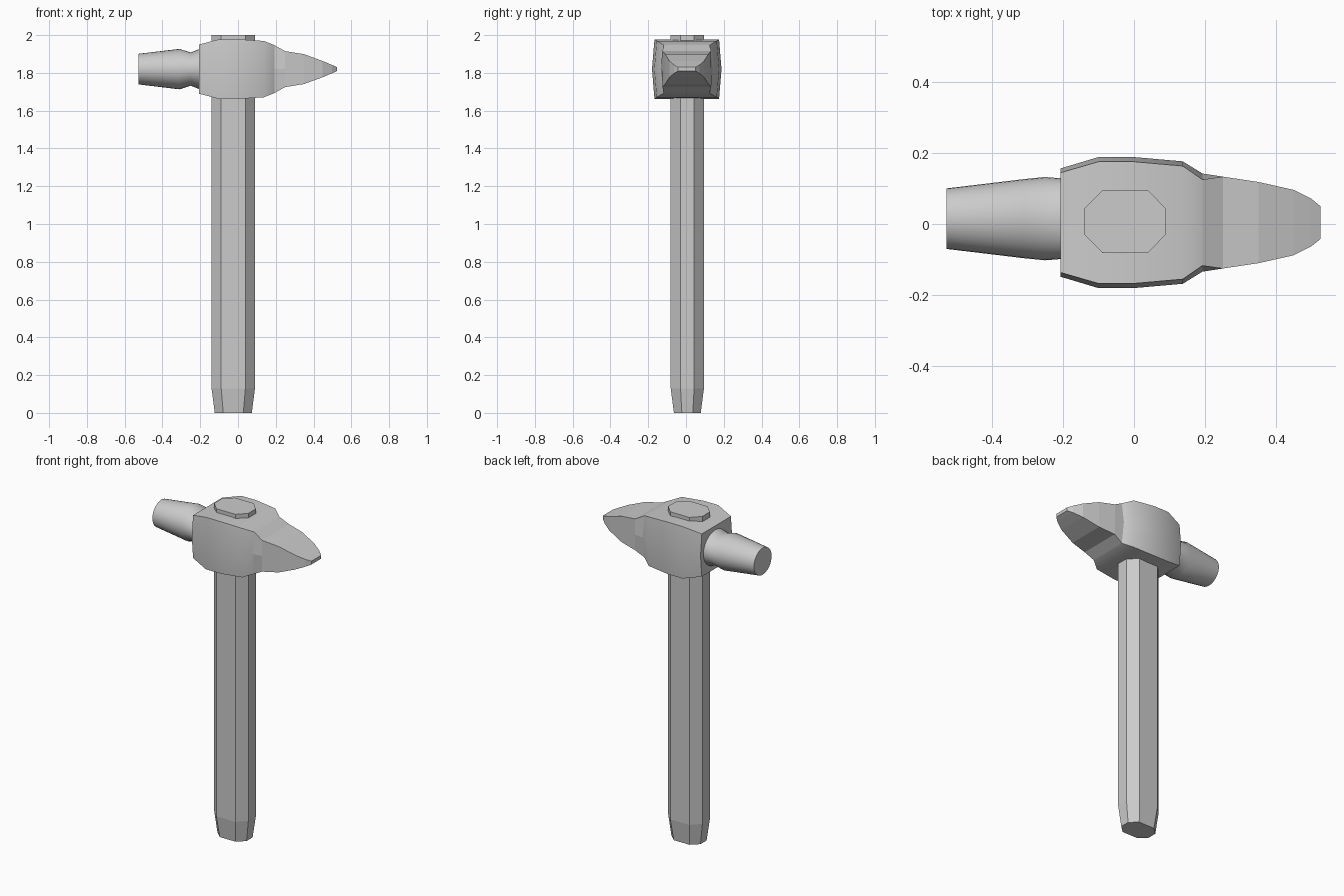
import bpy, bmesh
from math import cos, sin, pi, radians

cube = bpy.data.objects.get("Cube")
if cube:
    bpy.data.objects.remove(cube, do_unlink=True)

grey = bpy.data.materials.new("plain grey")
grey.use_nodes = True
colour = (0.6, 0.6, 0.6, 1)
grey.diffuse_color = colour
grey.node_tree.nodes["Principled BSDF"].inputs["Base Color"].default_value = colour

HEAD_Z = 1.82


def loft(name, rings, smooth_angle=None):
    """Skin a row of equal-sized rings and cap both ends."""
    bm = bmesh.new()
    rows = [[bm.verts.new(p) for p in ring] for ring in rings]
    n = len(rows[0])
    for a, b in zip(rows, rows[1:]):
        for i in range(n):
            j = (i + 1) % n
            bm.faces.new((a[i], a[j], b[j], b[i]))
    bm.faces.new(rows[0])
    bm.faces.new(rows[-1])
    bmesh.ops.recalc_face_normals(bm, faces=bm.faces)
    mesh = bpy.data.meshes.new(name)
    bm.to_mesh(mesh)
    bm.free()
    mesh.materials.append(grey)
    obj = bpy.data.objects.new(name, mesh)
    bpy.context.collection.objects.link(obj)
    if smooth_angle:
        bpy.ops.object.select_all(action='DESELECT')
        obj.select_set(True)
        bpy.context.view_layer.objects.active = obj
        bpy.ops.object.shade_smooth_by_angle(angle=radians(smooth_angle))
    return obj


def octagon(z, hx, hy, cx, cy):
    """Chamfered rectangle: half sizes hx, hy and corner flats cx, cy."""
    pts = [(hx, cy), (cx, hy), (-cx, hy), (-hx, cy),
           (-hx, -cy), (-cx, -hy), (cx, -hy), (hx, -cy)]
    return [(x - 0.025, y + 0.007, z) for x, y in pts]


# Handle, tapered at the butt and passing through the head
loft("handle", [octagon(0, 0.098, 0.071, 0.053, 0.029),
                octagon(0.13, 0.115, 0.088, 0.064, 0.036),
                octagon(2, 0.115, 0.088, 0.064, 0.036)])


def body_ring(x, edge, mid, h):
    pts = [(edge, h), (mid, 0), (edge, -h), (-edge, -h), (-mid, 0), (-edge, h)]
    return [(x, y + 0.004, HEAD_Z + z) for y, z in pts]


# Head block with bowed sides
loft("head_block", [body_ring(*s) for s in (
    (-0.207, 0.140, 0.152, 0.130),
    (-0.10, 0.171, 0.184, 0.158),
    (0.0, 0.171, 0.184, 0.158),
    (0.137, 0.159, 0.172, 0.149),
    (0.192, 0.121, 0.138, 0.127))], 40)

# Wedge: a short neck that leaves the block, then a flat-faced taper
loft("wedge_peen", [body_ring(*s) for s in (
    (0.192, 0.121, 0.138, 0.127),
    (0.25, 0.129, 0.129, 0.095),
    (0.35, 0.114, 0.114, 0.079),
    (0.448, 0.092, 0.092, 0.043),
    (0.498, 0.067, 0.067, 0.022),
    (0.524, 0.046, 0.046, 0.010))])


def oval(x, ry, rz, n=32):
    return [(x, 0.015 + ry * cos(2 * pi * i / n), HEAD_Z + rz * sin(2 * pi * i / n))
            for i in range(n)]


# Round striking face with a pinched neck
loft("striking_face", [oval(*s) for s in (
    (-0.527, 0.085, 0.081),
    (-0.31, 0.111, 0.107),
    (-0.25, 0.117, 0.088),
    (-0.20, 0.113, 0.108))], 40)
